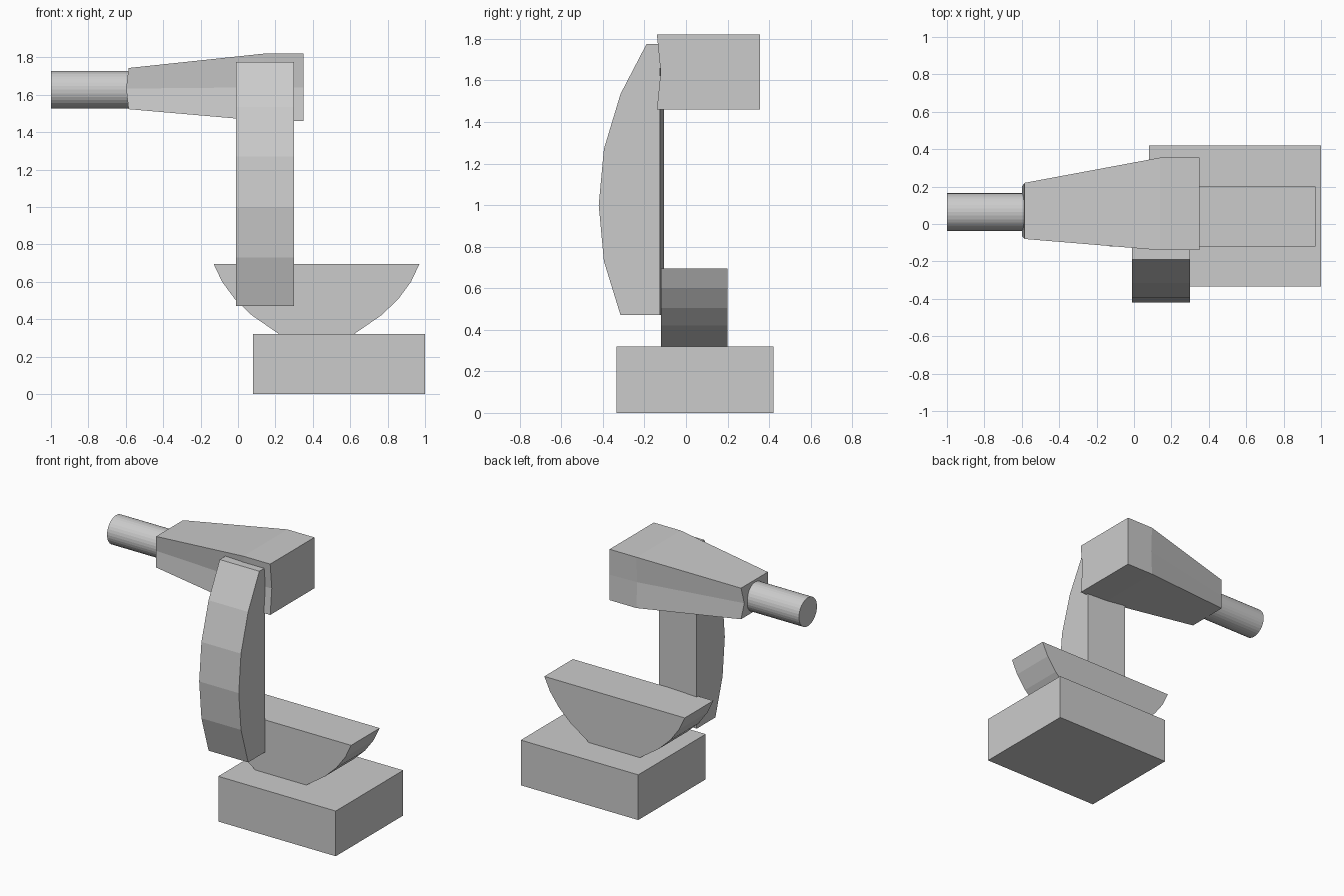
import bpy, bmesh
from math import pi

if "Cube" in bpy.data.objects:
    bpy.data.objects.remove(bpy.data.objects["Cube"])


def finish(name, bm):
    bmesh.ops.recalc_face_normals(bm, faces=bm.faces[:])
    me = bpy.data.meshes.new(name)
    bm.to_mesh(me)
    bm.free()
    ob = bpy.data.objects.new(name, me)
    bpy.context.collection.objects.link(ob)
    return ob


def loft(name, sections):
    """Join matching closed cross-sections and cap both ends."""
    bm = bmesh.new()
    rings = [[bm.verts.new(p) for p in s] for s in sections]
    n = len(rings[0])
    for a, b in zip(rings, rings[1:]):
        for i in range(n):
            j = (i + 1) % n
            bm.faces.new((a[i], a[j], b[j], b[i]))
    bm.faces.new(rings[0])
    bm.faces.new(rings[-1])
    return finish(name, bm)


def box_section(z, x0, x1, y0, y1):
    return [(x0, y0, z), (x1, y0, z), (x1, y1, z), (x0, y1, z)]


# Base block
loft("base", [box_section(z, 0.08, 1.0, -0.335, 0.42) for z in (0, 0.32)])

# Rounded rocker resting on the base (half profile mirrored about x = 0.42)
half = [(0.55, 0.695), (0.505, 0.60), (0.435, 0.505), (0.345, 0.42), (0.20, 0.32)]
rocker = [(0.42 - x, z) for x, z in half] + [(0.42 + x, z) for x, z in reversed(half)]
loft("rocker", [[(x, y, z) for x, z in rocker] for y in (-0.12, 0.20)])

# Curved arm, its back slightly skewed
arm = [(-0.19, 1.775), (-0.315, 1.535), (-0.395, 1.27), (-0.42, 1.0),
       (-0.395, 0.73), (-0.315, 0.47)]
loft("arm", [[(x, y, z) for y, z in arm] + [(x, back, 0.47), (x, back, 1.775)]
             for x, back in ((-0.01, -0.105), (0.30, -0.125))])


# Tapered head with creased sides
def head_section(x, x_mid, y0, y1, z0, z1, dent_front, dent_back):
    zm = (z0 + z1) / 2
    return [(x, y0, z0), (x, y1, z0), (x_mid, y1 - dent_back, zm),
            (x, y1, z1), (x, y0, z1), (x_mid, y0 + dent_front, zm)]


loft("head", [
    head_section(-0.585, -0.598, -0.08, 0.22, 1.523, 1.743, 0.015, 0.018),
    head_section(0.14, 0.14, -0.14, 0.355, 1.46, 1.82, 0.018, 0.008),
    head_section(0.35, 0.35, -0.14, 0.355, 1.46, 1.82, 0.018, 0.0),
])

# Eyepiece tube
bpy.ops.mesh.primitive_cylinder_add(vertices=32, radius=0.101, depth=0.5,
                                    location=(-0.75, 0.064, 1.627),
                                    rotation=(0, pi / 2, 0))
tube = bpy.context.object
tube.name = "eyepiece_tube"
